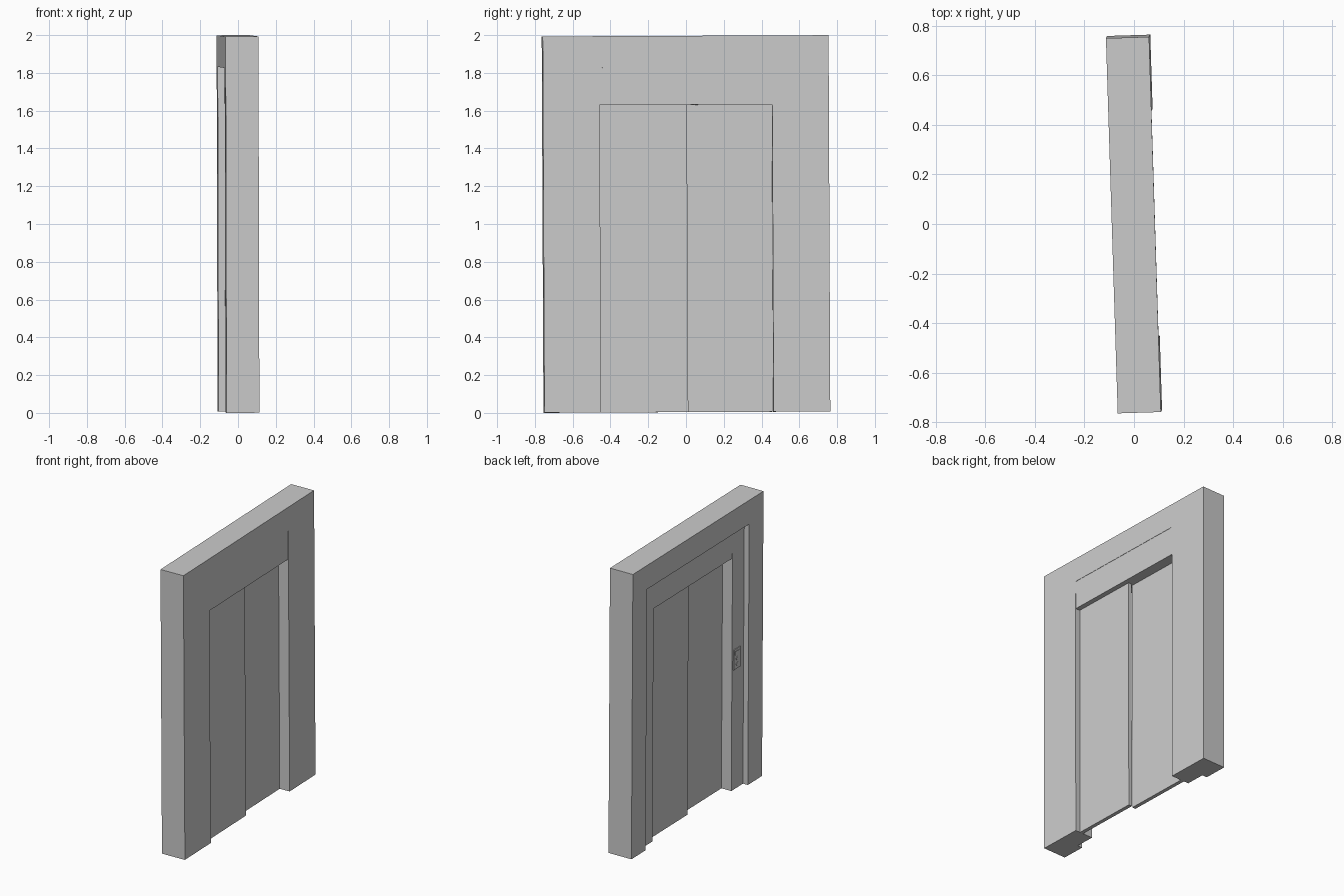
import bpy, bmesh
from math import radians
from mathutils import Matrix, Vector, Euler

if "Cube" in bpy.data.objects:
    bpy.data.objects.remove(bpy.data.objects["Cube"])

W, H, T = 0.757, 1.992, 0.174      # half width, height, thickness of the wall
X0, X1 = -T / 2, T / 2
RECESS, RECESS_TOP = 0.592, 1.825  # wall opening (half width, top)
DOOR, DOOR_TOP = 0.457, 1.627      # door opening (half width, top)
XF = X0 + 0.037                    # landing-side face of the door frame

# The whole model leans very slightly
TILT = (Matrix.Translation((0, 0, 1))
        @ Euler((radians(0.26), radians(-0.15), radians(1.8))).to_matrix().to_4x4()
        @ Matrix.Translation((0, 0, -H / 2)))


def finish(name, bm):
    bmesh.ops.recalc_face_normals(bm, faces=bm.faces)
    me = bpy.data.meshes.new(name)
    bm.to_mesh(me)
    bm.free()
    ob = bpy.data.objects.new(name, me)
    ob.matrix_world = TILT
    bpy.context.collection.objects.link(ob)
    return ob


def box(name, x0, x1, y0, y1, z0, z1):
    bm = bmesh.new()
    size = Matrix.Diagonal((x1 - x0, y1 - y0, z1 - z0, 1))
    mid = Matrix.Translation(((x0 + x1) / 2, (y0 + y1) / 2, (z0 + z1) / 2))
    bmesh.ops.create_cube(bm, size=1, matrix=mid @ size)
    return finish(name, bm)


def slab(name, x0, x1, profile):
    """Extrude a (y, z) outline from x0 to x1."""
    bm = bmesh.new()
    face = bm.faces.new([bm.verts.new((x0, y, z)) for y, z in profile])
    ext = bmesh.ops.extrude_face_region(bm, geom=[face], use_keep_orig=True)
    for v in ext["geom"]:
        if isinstance(v, bmesh.types.BMVert):
            v.co.x = x1
    return finish(name, bm)


def button(name, y, z, r):
    bm = bmesh.new()
    m = Matrix.Translation((XF - 0.006, y, z)) @ Matrix.Rotation(radians(90), 4, 'Y')
    bmesh.ops.create_cone(bm, cap_ends=True, segments=16, radius1=r, radius2=r,
                          depth=0.006, matrix=m)
    return finish(name, bm)


# Wall with a doorway cut to the floor
slab("wall", X0, X1, [(-W, 0), (-W, H), (W, H), (W, 0), (RECESS, 0),
                      (RECESS, RECESS_TOP), (-RECESS, RECESS_TOP), (-RECESS, 0)])

# Door frame: two jambs and a lintel set a hair back
for side, s in (("near", -1), ("far", 1)):
    a, b = sorted((s * DOOR, s * RECESS))
    box(side + "_jamb", XF, X1, a, b, 0, RECESS_TOP)
box("lintel", XF + 0.002, X1 - 0.002, -DOOR, DOOR, DOOR_TOP, RECESS_TOP)

# Telescopic sliding door panels at two depths
box("outer_door_panel", X0 + 0.112, X0 + 0.138, -DOOR, 0.006, 0, DOOR_TOP)
box("inner_door_panel", X0 + 0.073, X0 + 0.099, -0.004, DOOR, 0, DOOR_TOP)

# Call panel on the landing side
box("call_panel", XF - 0.005, XF, -0.55, -0.472, 0.84, 0.98)
box("call_display", XF - 0.008, XF - 0.004, -0.536, -0.486, 0.94, 0.965)
for i, z in enumerate((0.872, 0.912)):
    button("call_button_%d" % (i + 1), -0.511, z, 0.013)
